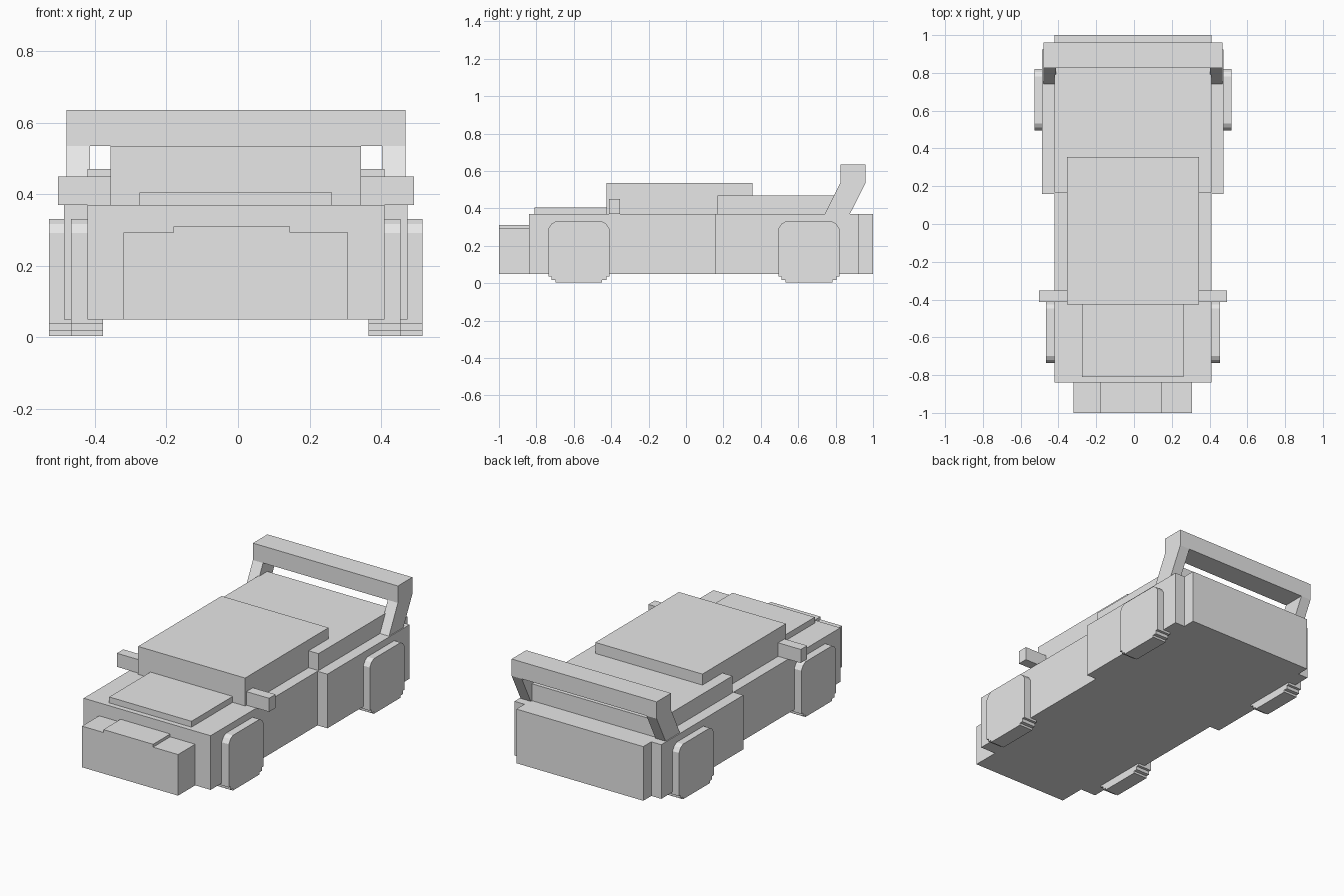
import bpy
import bmesh

cube = bpy.data.objects.get("Cube")
if cube:
    bpy.data.objects.remove(cube, do_unlink=True)

grey = bpy.data.materials.new("light_grey")
grey.use_nodes = True
colour = (0.8, 0.8, 0.8, 1)
grey.diffuse_color = colour
grey.node_tree.nodes["Principled BSDF"].inputs["Base Color"].default_value = colour

MID = -0.006  # the whole car sits slightly off centre


def prism(name, profile, x0, x1):
    """Extrude a side profile of (y, z) points from x0 to x1."""
    bm = bmesh.new()
    face = bm.faces.new([bm.verts.new((x0, y, z)) for y, z in profile])
    new = bmesh.ops.extrude_face_region(bm, geom=[face])["geom"]
    verts = [v for v in new if isinstance(v, bmesh.types.BMVert)]
    bmesh.ops.translate(bm, verts=verts, vec=(x1 - x0, 0, 0))
    bmesh.ops.recalc_face_normals(bm, faces=bm.faces)
    mesh = bpy.data.meshes.new(name)
    bm.to_mesh(mesh)
    bm.free()
    mesh.materials.append(grey)
    obj = bpy.data.objects.new(name, mesh)
    bpy.context.collection.objects.link(obj)
    return obj


def box(name, x0, x1, y0, y1, z0, z1):
    return prism(name, [(y0, z0), (y1, z0), (y1, z1), (y0, z1)], x0, x1)


def centred(name, half, *yz):
    return box(name, MID - half, MID + half, *yz)


# Body, nose and roof blocks
centred("body", 0.415, -0.84, 1.0, 0.05, 0.37)
centred("nose", 0.314, -1.0, -0.84, 0.05, 0.293)
box("nose_ridge", -0.18, 0.145, -1.0, -0.84, 0.293, 0.31)
centred("hood", 0.269, -0.81, -0.42, 0.37, 0.405)
centred("cabin", 0.35, -0.425, 0.355, 0.37, 0.535)
centred("rear_deck", 0.415, 0.168, 0.865, 0.37, 0.47)
centred("rear_fenders", 0.48, 0.158, 0.925, 0.05, 0.37)

# Wing across the back
centred("wing", 0.474, 0.825, 0.96, 0.535, 0.635)

# Wheel outline: chamfered above, stepped below
R = 0.163
quarter_top = [(R, 0.125), (0.147, 0.15), (0.125, R)]
quarter_low = [(0.125, -R), (0.125, -0.15), (0.147, -0.15), (0.147, -0.13), (R, -0.13)]
half = quarter_low + quarter_top
outline = half + [(-y, z) for y, z in reversed(half)]

# Paired parts on both sides
for side, s in (("left", 1), ("right", -1)):
    for end, y, outer in (("front", -0.573, 0.461), ("rear", 0.657, 0.522)):
        wheel = [(y + a, 0.167 + b) for a, b in outline]
        prism(f"{end}_{side}_wheel", wheel, MID + s * (outer - 0.09), MID + s * outer)
    box(f"{side}_mirror", MID + s * 0.35, MID + s * 0.498, -0.412, -0.352, 0.37, 0.45)
    strut = [(0.742, 0.37), (0.876, 0.37), (0.96, 0.535), (0.825, 0.535)]
    prism(f"{side}_wing_strut", strut, MID + s * 0.408, MID + s * 0.474)
